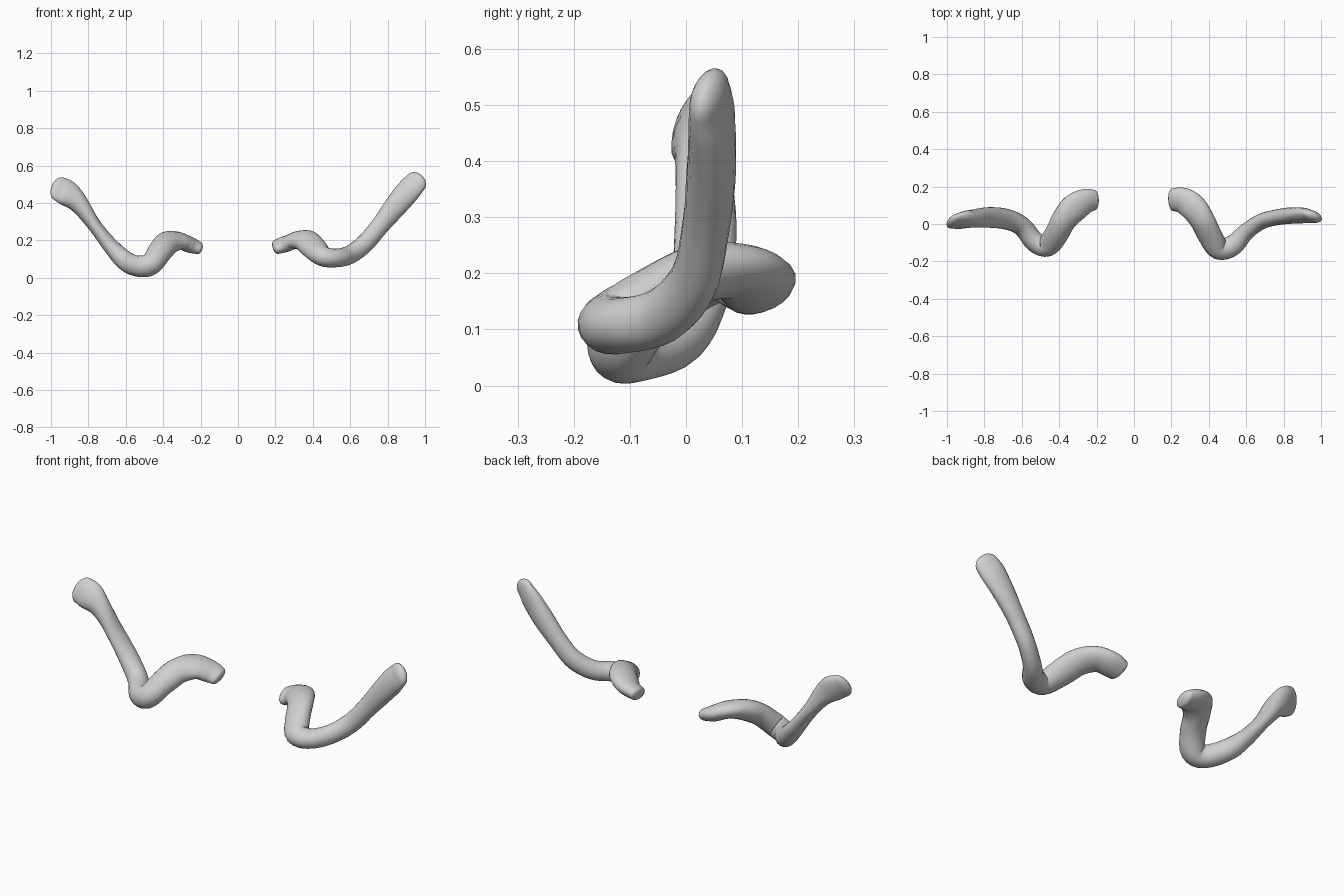
import bpy, bmesh, math
from mathutils import Vector

cube = bpy.data.objects.get("Cube")
if cube:
    bpy.data.objects.remove(cube, do_unlink=True)

SIDES = 20
STEPS = 5

bone = bpy.data.materials.new("pale grey bone")
bone.use_nodes = True
bone.diffuse_color = (0.63, 0.63, 0.63, 1)
bone.node_tree.nodes["Principled BSDF"].inputs["Base Color"].default_value = bone.diffuse_color


def spline(p, q, r, s, t):
    """Smooth interpolation between stations q and r."""
    return [0.5 * (2 * b + (c - a) * t + (2 * a - 5 * b + 4 * c - d) * t * t
                   + (3 * b - a - 3 * c + d) * t ** 3)
            for a, b, c, d in zip(p, q, r, s)]


def refine(stations):
    last = len(stations) - 1
    fine = []
    for i in range(last):
        p, q, r, s = (stations[min(max(i + k, 0), last)] for k in (-1, 0, 1, 2))
        fine += [spline(p, q, r, s, j / STEPS) for j in range(STEPS)]
    return fine + [stations[last]]


def make_bone(name, stations, inner_cap, outer_cap):
    """Sweep an oval through stations of x, y, z, half width, half height, roll."""
    fine = refine(stations)
    centres = [Vector(f[:3]) for f in fine]
    frames = []
    for i, f in enumerate(fine):
        ahead = centres[min(i + 1, len(fine) - 1)]
        behind = centres[max(i - 1, 0)]
        frames.append((centres[i], (ahead - behind).normalized(), *f[3:]))

    # Rounded ends
    def cap(frame, length):
        c, t, a, b, roll = frame
        rings = []
        for k in range(1, 6):
            ang = k * math.pi / 12
            rings.append((c + t * length * math.sin(ang), t,
                          a * math.cos(ang), b * math.cos(ang), roll))
        return rings, c + t * length

    start, start_tip = cap(frames[0], -inner_cap)
    end, end_tip = cap(frames[-1], outer_cap)
    frames = start[::-1] + frames + end

    bm = bmesh.new()
    rings = []
    for c, t, a, b, roll in frames:
        flat = t.cross(Vector((0, 0, 1))).normalized()
        side = flat * math.cos(roll) + flat.cross(t) * math.sin(roll)
        up = side.cross(t)
        rings.append([bm.verts.new(c + side * a * math.cos(u) + up * b * math.sin(u))
                      for u in (2 * math.pi * k / SIDES for k in range(SIDES))])
    for lower, upper in zip(rings, rings[1:]):
        for k in range(SIDES):
            n = (k + 1) % SIDES
            bm.faces.new((lower[k], lower[n], upper[n], upper[k]))
    for ring, tip in ((rings[0], start_tip), (rings[-1], end_tip)):
        pole = bm.verts.new(tip)
        for k in range(SIDES):
            bm.faces.new((ring[k], ring[(k + 1) % SIDES], pole))
    bmesh.ops.recalc_face_normals(bm, faces=bm.faces)
    mesh = bpy.data.meshes.new(name)
    bm.to_mesh(mesh)
    bm.free()
    mesh.materials.append(bone)
    for poly in mesh.polygons:
        poly.use_smooth = True
    obj = bpy.data.objects.new(name, mesh)
    bpy.context.collection.objects.link(obj)


# Left collarbone: slim shaft rising to a flattened tip
make_bone("left_collarbone", [
    (.205, .13, .165, .062, .036, -.3),
    (.26, .125, .183, .072, .042, -.3),
    (.315, .09, .203, .075, .045, -.3),
    (.365, .02, .198, .07, .05, -.45),
    (.405, -.06, .16, .068, .05, -.5),
    (.455, -.132, .115, .06, .053, -.25),
    (.53, -.113, .107, .055, .05, 0),
    (.6, -.042, .125, .045, .05, 0),
    (.68, .013, .185, .042, .05, 0),
    (.76, .035, .28, .042, .05, 0),
    (.84, .045, .38, .044, .06, .1),
    (.91, .046, .465, .039, .067, .25),
    (.95, .042, .51, .031, .063, .25),
], .02, .05)

# Right collarbone: lower bend, shaft broad from front to back, blunt tip
make_bone("right_collarbone", [
    (-.21, .128, .16, .056, .032, .3),
    (-.26, .12, .178, .07, .042, .3),
    (-.32, .085, .2, .078, .045, .3),
    (-.375, .02, .188, .07, .054, .45),
    (-.415, -.055, .143, .066, .056, .5),
    (-.465, -.115, .075, .06, .06, .25),
    (-.53, -.095, .062, .055, .057, 0),
    (-.6, -.012, .09, .052, .053, 0),
    (-.68, .025, .17, .055, .042, 0),
    (-.77, .035, .285, .055, .037, 0),
    (-.85, .03, .395, .049, .052, -.2),
    (-.91, .023, .45, .04, .074, -.4),
    (-.955, .016, .475, .028, .072, -.4),
], .02, .045)
